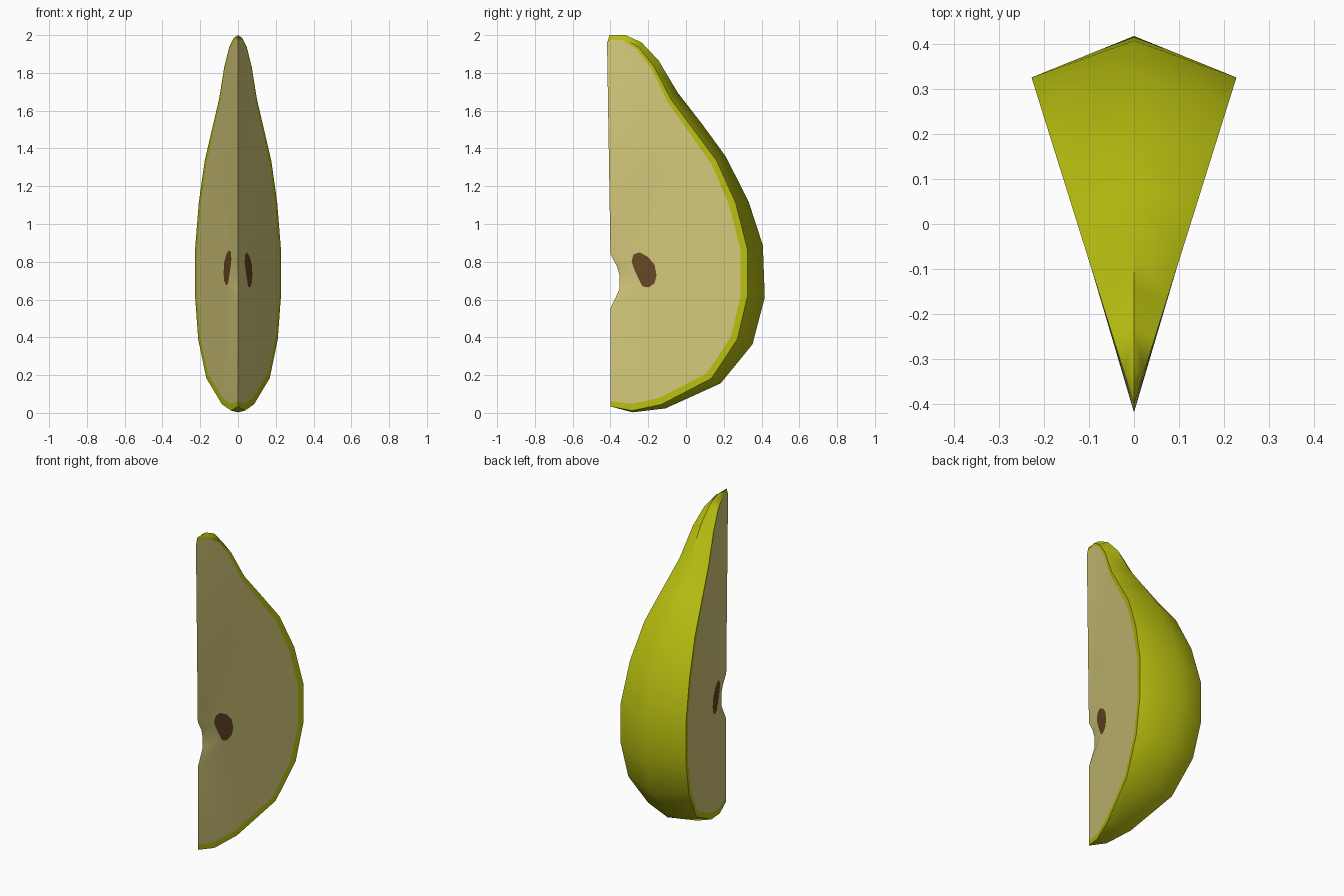
import bpy, bmesh, math
from mathutils import Vector

if "Cube" in bpy.data.objects:
    bpy.data.objects.remove(bpy.data.objects["Cube"])

def material(name, srgb):
    m = bpy.data.materials.new(name)
    lin = [((c / 255 + 0.055) / 1.055) ** 2.4 for c in srgb]
    m.diffuse_color = (*lin, 1)
    m.use_nodes = True
    m.node_tree.nodes["Principled BSDF"].inputs["Base Color"].default_value = m.diffuse_color
    return m

SKIN, FLESH, SEED = 0, 1, 2
mats = [material("green_skin", (184, 191, 16)),
        material("pale_flesh", (212, 200, 122)),
        material("brown_seed", (103, 72, 36))]

# outer ridge and cut edge as (y, z), from bottom to top; the ends are shared
ends = [(-.40, .034), (-.418, 1.956)]
ridge = [(-.283, .003), (-.108, .024), (.183, .156), (.352, .363), (.417, .611),
         (.407, .887), (.331, 1.12), (.21, 1.358), (.082, 1.533), (-.045, 1.697),
         (-.145, 1.866), (-.235, 1.961), (-.32, 2.0), (-.405, 2.0)]
edge = [(-.285, .012), (-.13, .045), (.135, .183), (.272, .39), (.325, .617),
        (.325, .866), (.262, 1.114), (.162, 1.335), (.04, 1.50), (-.08, 1.66),
        (-.17, 1.835), (-.25, 1.935), (-.33, 1.985), (-.40, 1.988)]
# inner edge with the core notch, and the seed outline
notch = [(-.40, .553), (-.352, .654), (-.352, .728), (-.365, .776), (-.40, .84)]
seed = [(-.288, .802), (-.278, .839), (-.246, .85), (-.204, .828), (-.167, .786),
        (-.156, .728), (-.167, .686), (-.199, .664), (-.23, .67), (-.257, .723), (-.278, .77)]

bm = bmesh.new()

def on_cut(y, z, side):
    return bm.verts.new((side * max(0, .3135 * (y + .4)), y, z))

def face(verts, mat):
    f = bm.faces.new(verts)
    f.material_index = mat
    return f

def inset_edge():
    # skin rim width: offset the cut edge inwards along its normal
    pts, full = [], [ends[0]] + edge + [ends[1]]
    for i in range(1, len(full) - 1):
        t = (Vector(full[i + 1]) - Vector(full[i - 1])).normalized()
        z = full[i][1]
        w = .036 if z < 1.2 else .036 - .024 * (z - 1.2) / .8
        pts.append(Vector(full[i]) + Vector((-t.y, t.x)) * w)
    return pts

bot, top = (bm.verts.new((0, y, z)) for y, z in ends)
rim_bot = bm.verts.new((0, -.40, .062))
ridge_v = [bot] + [bm.verts.new((0, y, z)) for y, z in ridge] + [top]
spine_v = [bm.verts.new((0, y, z)) for y, z in notch]

for side in (1, -1):
    # skin between ridge and cut edge
    edge_v = [bot] + [on_cut(y, z, side) for y, z in edge] + [top]
    for i in range(len(edge_v) - 1):
        quad = [ridge_v[i], ridge_v[i + 1], edge_v[i + 1], edge_v[i]]
        face(list(dict.fromkeys(quad)), SKIN)
    # skin rim on the cut face
    rim_v = [rim_bot] + [on_cut(p.x, p.y, side) for p in inset_edge()] + [top]
    for i in range(len(edge_v) - 1):
        quad = [edge_v[i], edge_v[i + 1], rim_v[i + 1], rim_v[i]]
        face(list(dict.fromkeys(quad)), SKIN)
    # seed, a little higher on the left
    lift = 0 if side > 0 else .012
    seed_v = [on_cut(y, z + lift, side) for y, z in seed]
    face(seed_v, SEED)
    # flesh around the seed
    loops = [rim_v + spine_v[::-1], seed_v]
    edges = []
    for loop in loops:
        for a, b in zip(loop, loop[1:] + loop[:1]):
            edges.append(bm.edges.get((a, b)) or bm.edges.new((a, b)))
    filled = bmesh.ops.triangle_fill(bm, use_beauty=True, use_dissolve=False,
                                     edges=edges, normal=(side, -.3135, 0))
    for g in filled["geom"]:
        if isinstance(g, bmesh.types.BMFace):
            g.material_index = FLESH

bmesh.ops.recalc_face_normals(bm, faces=bm.faces[:])
me = bpy.data.meshes.new("pear_slice")
bm.to_mesh(me)
bm.free()
for m in mats:
    me.materials.append(m)
ob = bpy.data.objects.new("pear_slice", me)
bpy.context.collection.objects.link(ob)
bpy.context.view_layer.objects.active = ob
ob.select_set(True)
bpy.ops.object.shade_smooth_by_angle(angle=math.radians(50))
